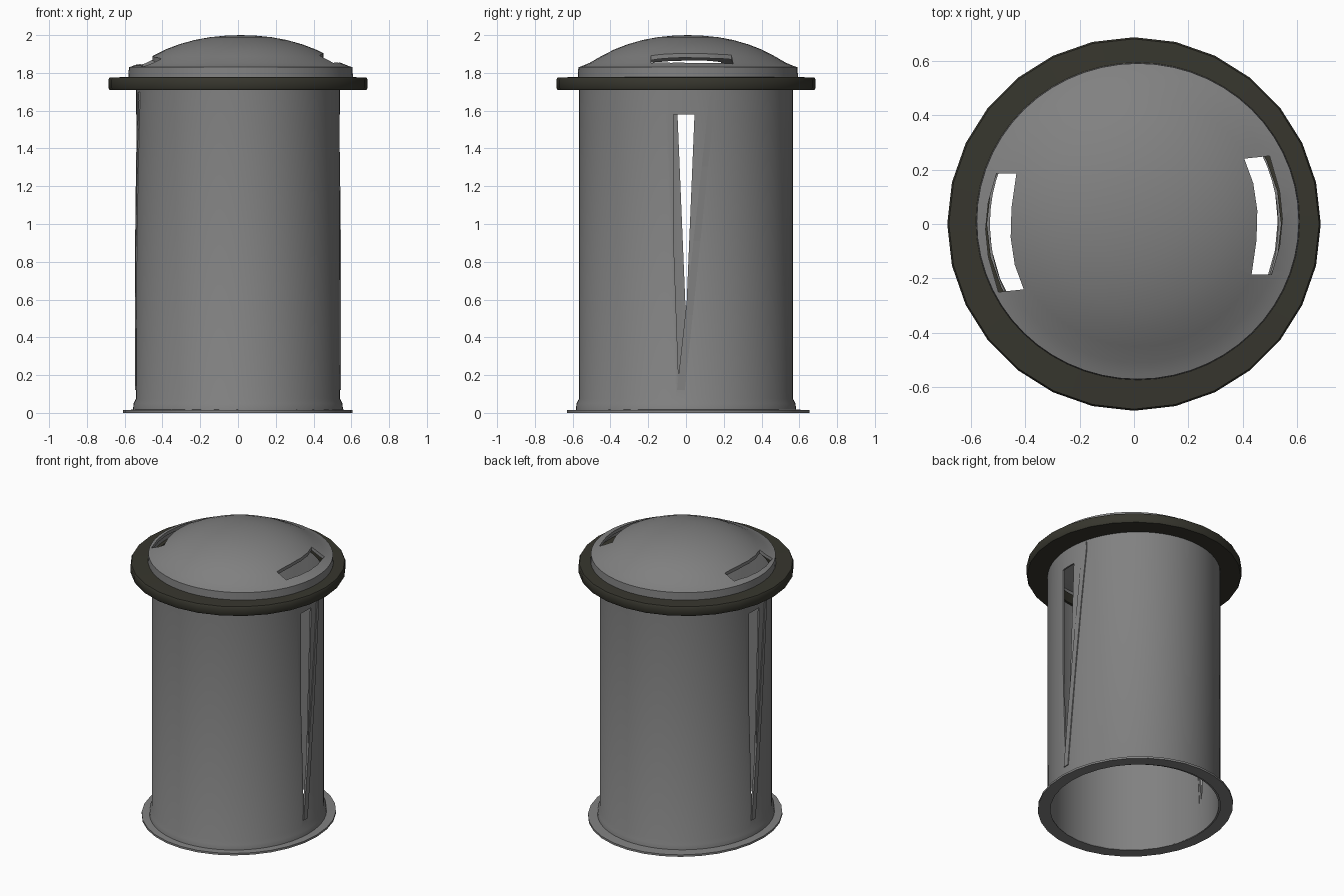
import bpy, bmesh, math
from mathutils import Matrix

if "Cube" in bpy.data.objects:
    bpy.data.objects.remove(bpy.data.objects["Cube"])


def material(name, rgb):
    m = bpy.data.materials.new(name)
    m.diffuse_color = (*rgb, 1)
    m.use_nodes = True
    m.node_tree.nodes["Principled BSDF"].inputs["Base Color"].default_value = m.diffuse_color
    return m


GREY = material("grey metal", (0.22, 0.22, 0.22))
DARK = material("dark olive", (0.038, 0.037, 0.027))
RX, RY = 0.54, 0.566  # body radii


def finish(name, bm, mat=None):
    bmesh.ops.remove_doubles(bm, verts=bm.verts, dist=1e-5)
    bmesh.ops.recalc_face_normals(bm, faces=bm.faces)
    me = bpy.data.meshes.new(name)
    bm.to_mesh(me)
    bm.free()
    ob = bpy.data.objects.new(name, me)
    bpy.context.collection.objects.link(ob)
    if mat:
        me.materials.append(mat)
    return ob


def smooth(ob, deg=35):
    bpy.ops.object.select_all(action='DESELECT')
    bpy.context.view_layer.objects.active = ob
    ob.select_set(True)
    bpy.ops.object.shade_smooth_by_angle(angle=math.radians(deg))


def lathe(name, prof, segs, mat, sx=1, sy=1, cx=0, cy=0):
    """Revolve a closed (r, z) profile, squash to an ellipse and shift."""
    bm = bmesh.new()
    vs = [bm.verts.new((r, 0, z)) for r, z in prof]
    es = []
    for a, b in zip(vs, vs[1:] + vs[:1]):
        if prof[vs.index(a)][0] > 0 or prof[vs.index(b)][0] > 0:
            es.append(bm.edges.new((a, b)))
    bmesh.ops.spin(bm, geom=vs + es, cent=(0, 0, 0), axis=(0, 0, 1),
                   angle=2 * math.pi, steps=segs, use_merge=False)
    bmesh.ops.remove_doubles(bm, verts=bm.verts, dist=1e-5)
    for v in bm.verts:
        v.co.x = v.co.x * sx + cx
        v.co.y = v.co.y * sy + cy
    return finish(name, bm, mat)


def prism(name, pts, offset, turn):
    """Extrude a 3D polygon along an offset, turned about z."""
    bm = bmesh.new()
    f = bm.faces.new([bm.verts.new(p) for p in pts])
    ext = bmesh.ops.extrude_face_region(bm, geom=[f], use_keep_orig=True)
    bmesh.ops.translate(bm, vec=offset,
                        verts=[g for g in ext["geom"] if isinstance(g, bmesh.types.BMVert)])
    bm.transform(Matrix.Rotation(turn, 4, 'Z'))
    return finish(name, bm)


def cut(ob, cutter):
    cutter.hide_render = True
    m = ob.modifiers.new("cut", 'BOOLEAN')
    m.operation = 'DIFFERENCE'
    m.solver = 'EXACT'
    m.object = cutter
    bpy.context.view_layer.objects.active = ob
    bpy.ops.object.modifier_apply(modifier=m.name)
    bpy.data.objects.remove(cutter)


# Body tube with a slight foot swell
body = lathe("body", [(1.03, 0.005), (1.025, 0.05), (1.0, 0.075), (1.0, 1.74),
                      (0.98, 1.74), (0.98, 0.005)], 64, GREY, RX, RY)

# Foot flange
foot = lathe("foot_flange", [(0.608, 0.0), (0.608, 0.014), (0.54, 0.018), (0.53, 0.0)],
             32, GREY, 1, 1.055, -0.002, 0.012)

# Dark collar under the lid
collar = lathe("collar", [(0.68, 1.71), (0.686, 1.72), (0.686, 1.765), (0.68, 1.775),
                          (0.54, 1.78), (0.54, 1.71)], 28, DARK)

# Domed lid shell
dome = [(0.58, 1.83), (0.562, 1.836), (0.52, 1.853), (0.46, 1.888), (0.39, 1.924),
        (0.32, 1.951), (0.24, 1.974), (0.16, 1.989), (0.08, 1.997), (0, 2.0)]
under = [(r * 0.97, z - 0.016) for r, z in reversed(dome)]
lid = lathe("lid", [(0.583, 1.775)] + dome + under + [(0.565, 1.775)],
            56, GREY, 1.02, 1.0, 0.014, 0.01)

# Openings and sloping ribs repeat on both sides by a half turn
slot = [(-0.065, 1.58), (0.045, 1.58), (0.0, 0.5), (-0.018, 0.2), (-0.04, 0.2), (-0.065, 0.9)]
hole = [(0.405, 0.24), (0.438, 0.15), (0.453, 0.05), (0.45, -0.06), (0.432, -0.185),
        (0.505, -0.185), (0.535, -0.08), (0.545, 0.02), (0.535, 0.12), (0.498, 0.25)]
for side, turn in (("right", 0), ("left", math.pi)):
    cut(body, prism("slot_cutter", [(0.4, y, z) for y, z in slot], (0.4, 0, 0), turn))
    cut(lid, prism("hole_cutter", [(x, y, 1.79) for x, y in hole], (0, 0, 0.3), turn))

    # Rib hugging the body wall, tapered at the top
    bm = bmesh.new()
    rings = []
    for t, w in ((0, 0.042), (0.25, 0.04), (0.5, 0.037), (0.75, 0.034), (0.97, 0.034), (1, 0.016)):
        z = 0.12 + 1.58 * t
        c = -0.027 + 0.17 * t
        ring = []
        for k, h in ((-0.5, -0.008), (-0.5, 0.006), (0.5, 0.006), (0.5, -0.008)):
            y = c + k * w
            ring.append(bm.verts.new((RX * math.sqrt(1 - (y / RY) ** 2) + h, y, z)))
        rings.append(ring)
    for a, b in zip(rings, rings[1:]):
        for i in range(4):
            j = (i + 1) % 4
            bm.faces.new((a[i], a[j], b[j], b[i]))
    bm.faces.new(rings[0])
    bm.faces.new(rings[-1])
    bm.transform(Matrix.Rotation(turn, 4, 'Z'))
    finish(side + "_rib", bm, GREY)

for ob in (body, foot, collar, lid):
    smooth(ob)
